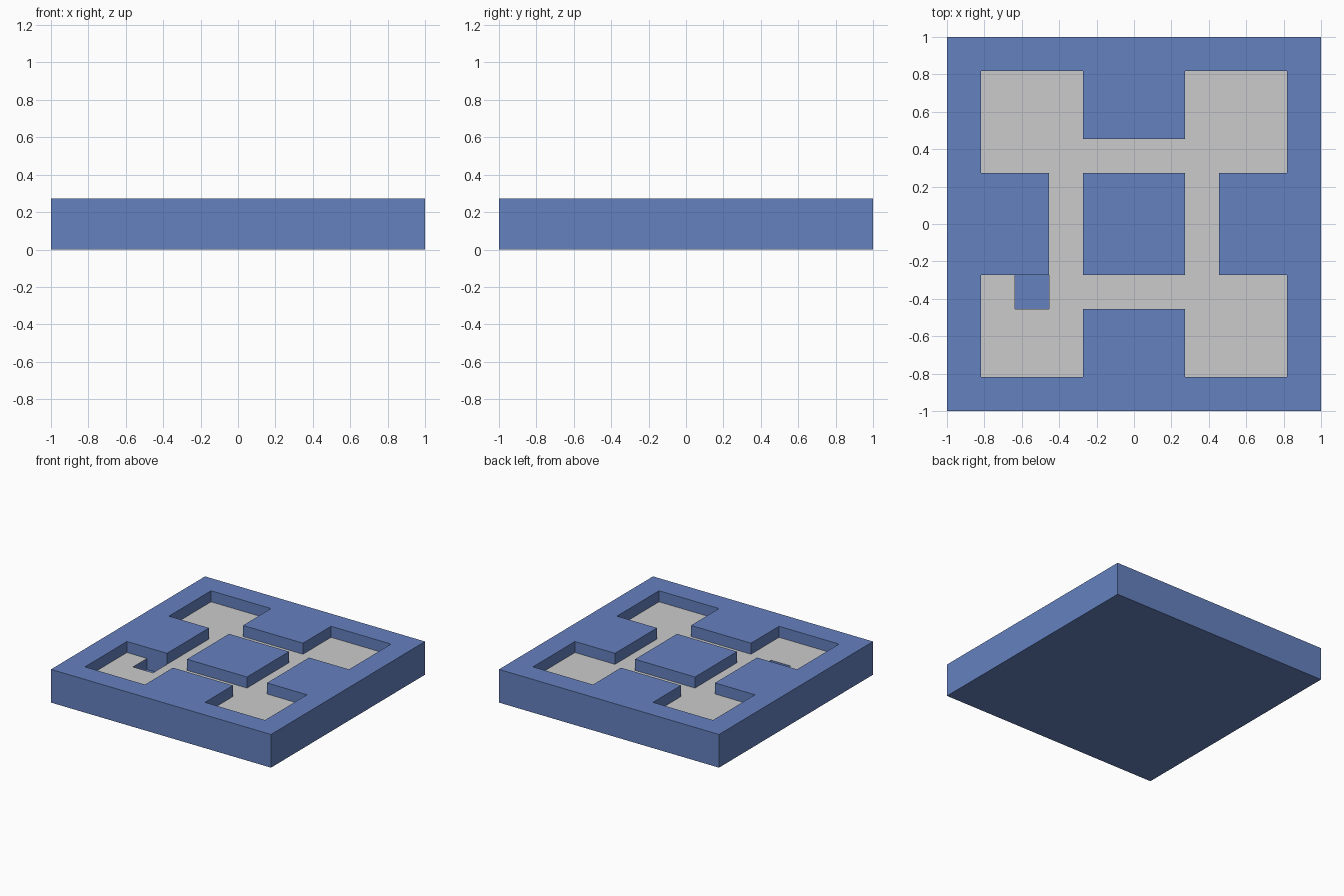
import bpy, bmesh, math

if "Cube" in bpy.data.objects:
    bpy.data.objects.remove(bpy.data.objects["Cube"])

N = 11                 # plan is an 11 x 11 grid of square cells
S = 2 / N              # cell size
H = S / 2              # one height step

# Cell heights in steps: 3 = wall top, 2 = room floor, 1 = sunken pit
h = [[3] * N for _ in range(N)]          # h[row y][column x]


def carve(x0, x1, y0, y1, level):
    for y in range(y0, y1 + 1):
        for x in range(x0, x1 + 1):
            h[y][x] = level


for a in (1, 7):                         # four corner rooms
    for b in (1, 7):
        carve(a, a + 2, b, b + 2, 2)
for c in (3, 7):                         # connecting corridors
    carve(4, 6, c, c, 2)
    carve(c, c, 4, 6, 2)
carve(2, 2, 3, 3, 1)                     # pit


def height(x, y):
    return h[y][x] if 0 <= x < N and 0 <= y < N else 0


def quad(bm, pts):
    bm.faces.new([bm.verts.new((x * S - 1, y * S - 1, z * H)) for x, y, z in pts])


def finish(bm, name):
    bmesh.ops.remove_doubles(bm, verts=bm.verts, dist=1e-4)
    bmesh.ops.dissolve_limit(bm, angle_limit=math.radians(1),
                             verts=bm.verts, edges=bm.edges)
    bmesh.ops.triangulate(bm, faces=[f for f in bm.faces if len(f.verts) > 4])
    me = bpy.data.meshes.new(name)
    bm.to_mesh(me)
    bm.free()
    ob = bpy.data.objects.new(name, me)
    bpy.context.collection.objects.link(ob)
    return ob


walls, floor = bmesh.new(), bmesh.new()
for y in range(N):
    for x in range(N):
        k = height(x, y)
        c = [(x, y), (x + 1, y), (x + 1, y + 1), (x, y + 1)]
        # Upward face goes to the floor or the walls; underside closes the block
        quad(floor if k == 2 else walls, [(*p, k) for p in c])
        quad(walls, [(*p, 0) for p in reversed(c)])
        # Vertical sides, one step at a time, towards each lower neighbour
        for i, (dx, dy) in enumerate([(0, -1), (1, 0), (0, 1), (-1, 0)]):
            p, q = c[i], c[(i + 1) % 4]
            for z in range(height(x + dx, y + dy), k):
                quad(walls, [(*p, z), (*q, z), (*q, z + 1), (*p, z + 1)])

# Blue wall block and plain grey room floor
block = finish(walls, "wall_block")
finish(floor, "room_floor")
blue = bpy.data.materials.new("blue")
blue.diffuse_color = (0.13, 0.22, 0.52, 1)
blue.use_nodes = True
blue.node_tree.nodes["Principled BSDF"].inputs["Base Color"].default_value = blue.diffuse_color
block.data.materials.append(blue)
